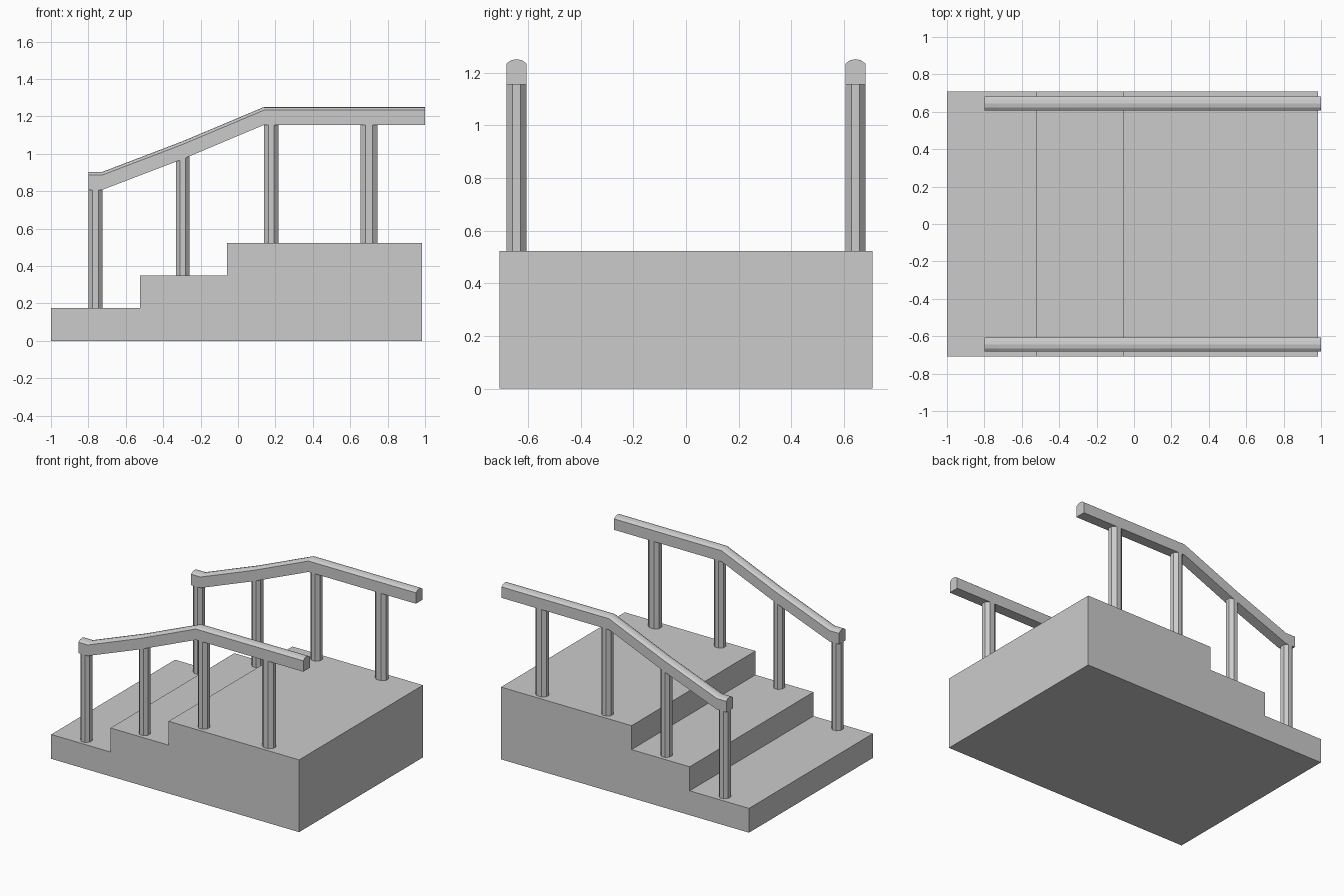
import bpy, bmesh, math

if "Cube" in bpy.data.objects:
    bpy.data.objects.remove(bpy.data.objects["Cube"])

RAIL_Y = 0.644


def make_object(name, bm):
    bmesh.ops.recalc_face_normals(bm, faces=bm.faces)
    me = bpy.data.meshes.new(name)
    bm.to_mesh(me)
    bm.free()
    ob = bpy.data.objects.new(name, me)
    bpy.context.collection.objects.link(ob)
    return ob


def loft(name, rings):
    """Skin a list of equal-length vertex rings and cap both ends."""
    bm = bmesh.new()
    vs = [[bm.verts.new(p) for p in r] for r in rings]
    n = len(vs[0])
    for a, b in zip(vs, vs[1:]):
        for i in range(n):
            j = (i + 1) % n
            bm.faces.new((a[i], a[j], b[j], b[i]))
    bm.faces.new(vs[0])
    bm.faces.new(vs[-1])
    return make_object(name, bm)


# Stepped base: side profile extruded across the width
steps = [(-1, 0), (0.985, 0), (0.985, 0.523), (-0.06, 0.523), (-0.06, 0.35),
         (-0.525, 0.35), (-0.525, 0.176), (-1, 0.176)]
loft("steps", [[(x, y, z) for x, z in steps] for y in (-0.708, 0.708)])

# Handrail: path of the crown line, and a cross-section with a rounded top
path = [(-0.8, 0.904), (-0.725, 0.904), (-0.3, 1.066), (0.14, 1.251), (1.0, 1.251)]
section = [(-0.038, -0.096), (0.038, -0.096), (0.038, -0.017), (0.021, -0.004),
           (0, 0), (-0.021, -0.004), (-0.038, -0.017)]

# Posts: x centre, half width in x, foot height, top height (tucked into the rail)
posts = [(-0.7625, 0.0375, 0.176, 0.83), (-0.295, 0.036, 0.35, 1.02),
         (0.178, 0.038, 0.523, 1.18), (0.70, 0.045, 0.523, 1.18)]

for side, s in (("front", -1), ("back", 1)):
    loft(side + "_handrail",
         [[(x, s * RAIL_Y + y, z + dz) for y, dz in section] for x, z in path])
    for i, (cx, hw, z0, z1) in enumerate(posts, 1):
        # Octagonal post
        k = 1 / math.cos(math.pi / 8)
        angles = [math.pi / 8 + a * math.pi / 4 for a in range(8)]
        loft(f"{side}_post_{i}",
             [[(cx + hw * k * math.cos(a), s * RAIL_Y + 0.038 * k * math.sin(a), z)
               for a in angles] for z in (z0 - 0.01, z1)])
